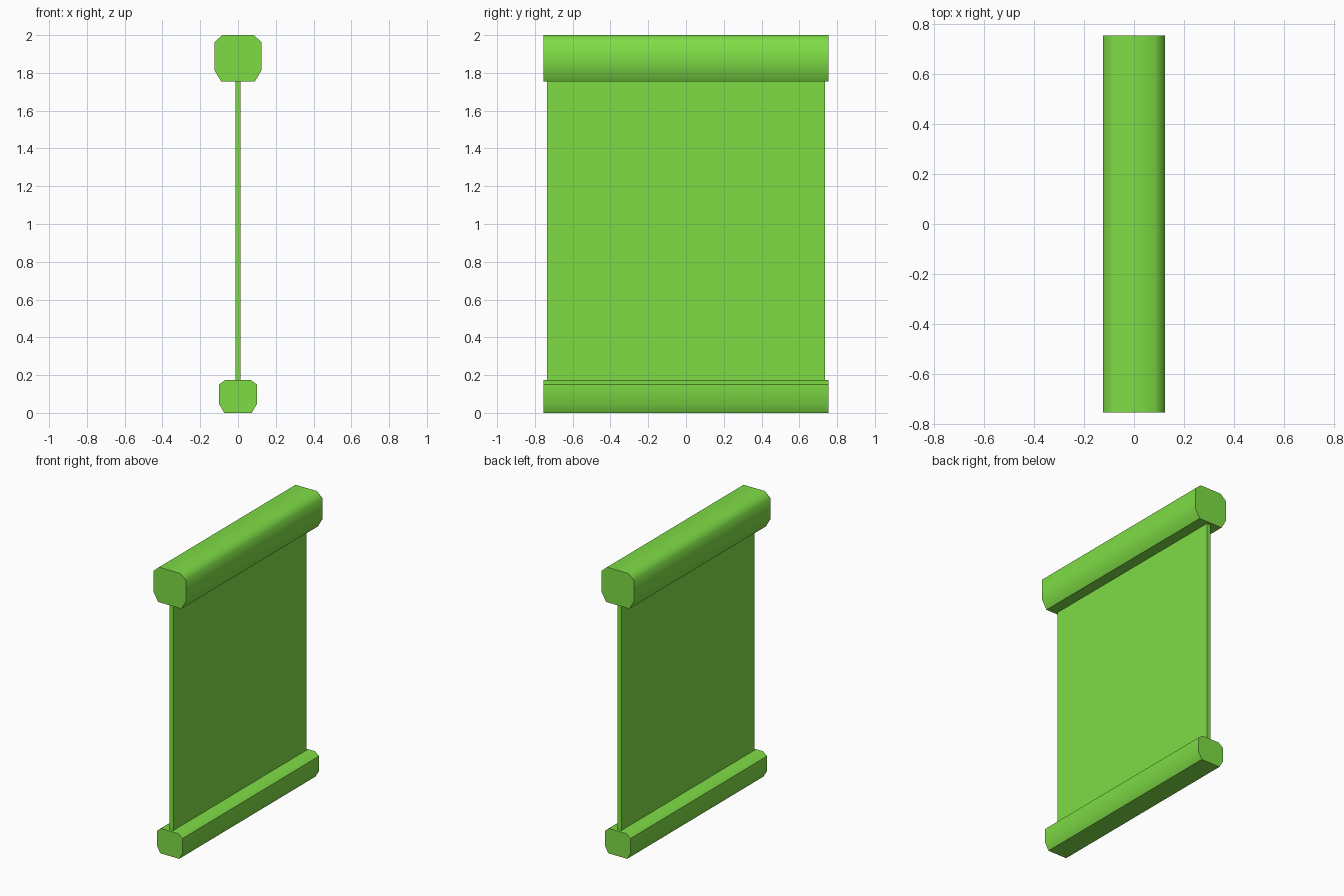
import bpy, bmesh, math

if "Cube" in bpy.data.objects:
    bpy.data.objects.remove(bpy.data.objects["Cube"])

green = bpy.data.materials.new("green")
green.diffuse_color = (0.21, 0.72, 0.06, 1)
green.use_nodes = True
green.node_tree.nodes["Principled BSDF"].inputs["Base Color"].default_value = green.diffuse_color


def extrude_profile(name, half_profile, half_length, smooth=None):
    """Mirror an (x, z) half profile across x = 0 and extrude it along y."""
    points = half_profile + [(-x, z) for x, z in reversed(half_profile)]
    bm = bmesh.new()
    face = bm.faces.new([bm.verts.new((x, -half_length, z)) for x, z in points])
    result = bmesh.ops.extrude_face_region(bm, geom=[face], use_keep_orig=True)
    moved = [v for v in result["geom"] if isinstance(v, bmesh.types.BMVert)]
    bmesh.ops.translate(bm, vec=(0, 2 * half_length, 0), verts=moved)
    bmesh.ops.recalc_face_normals(bm, faces=bm.faces)
    mesh = bpy.data.meshes.new(name)
    bm.to_mesh(mesh)
    bm.free()
    mesh.materials.append(green)
    obj = bpy.data.objects.new(name, mesh)
    bpy.context.collection.objects.link(obj)
    if smooth:
        bpy.ops.object.select_all(action='DESELECT')
        obj.select_set(True)
        bpy.context.view_layer.objects.active = obj
        bpy.ops.object.shade_smooth_by_angle(angle=math.radians(smooth))
    return obj


# Upper roll housing
extrude_profile("top_roller",
                [(0.09, 1.755), (0.125, 1.815), (0.125, 1.963), (0.083, 2.0)],
                0.755, smooth=50)

# Lower weight bar
extrude_profile("bottom_bar",
                [(0.073, 0.0), (0.1, 0.047), (0.1, 0.15), (0.067, 0.175)],
                0.755, smooth=50)

# Hanging sheet, tucked into both bars
extrude_profile("sheet", [(0.014, 0.12), (0.014, 1.80)], 0.735)
